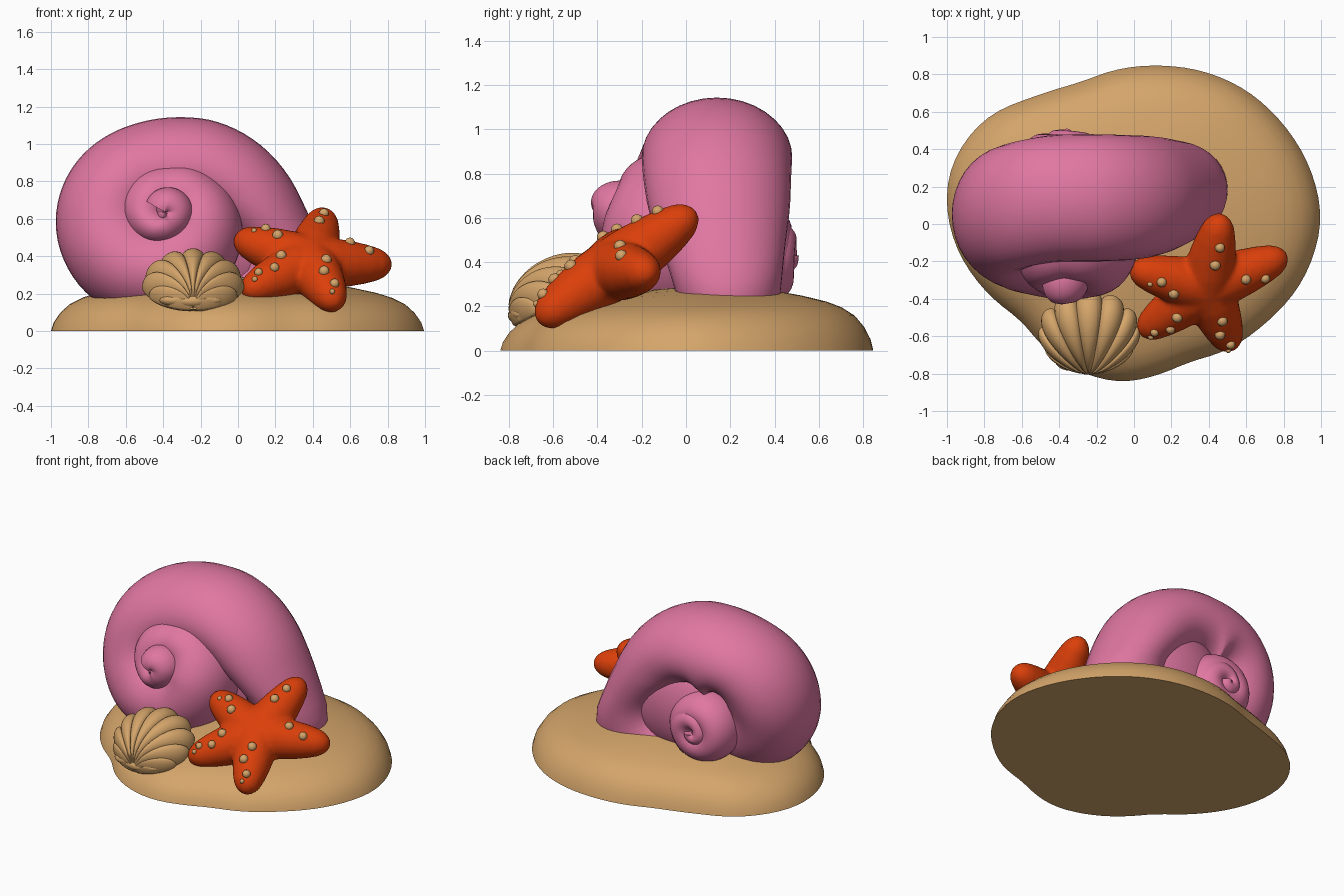
import bpy, bmesh, math
from mathutils import Vector

if "Cube" in bpy.data.objects:
    bpy.data.objects.remove(bpy.data.objects["Cube"])


def material(name, rgb):
    m = bpy.data.materials.new(name)
    m.diffuse_color = (*rgb, 1)
    m.use_nodes = True
    m.node_tree.nodes["Principled BSDF"].inputs["Base Color"].default_value = m.diffuse_color
    return m


PINK = material("shell pink", (0.75, 0.185, 0.36))
SAND = material("sand tan", (0.66, 0.375, 0.145))
ORANGE = material("starfish orange", (0.71, 0.05, 0.003))


def loft(name, rings, mat, bm=None, finish=True):
    """Skin closed rings of points and cap both ends."""
    bm = bm or bmesh.new()
    vs = [[bm.verts.new(p) for p in ring] for ring in rings]
    n = len(vs[0])
    for a, b in zip(vs, vs[1:]):
        for i in range(n):
            bm.faces.new((a[i], a[(i + 1) % n], b[(i + 1) % n], b[i]))
    bm.faces.new(vs[0])
    bm.faces.new(vs[-1])
    return make(name, bm, mat) if finish else bm


def make(name, bm, mat, angle=50):
    bmesh.ops.recalc_face_normals(bm, faces=bm.faces)
    me = bpy.data.meshes.new(name)
    bm.to_mesh(me)
    bm.free()
    me.materials.append(mat)
    ob = bpy.data.objects.new(name, me)
    bpy.context.collection.objects.link(ob)
    bpy.ops.object.select_all(action='DESELECT')
    ob.select_set(True)
    bpy.context.view_layer.objects.active = ob
    bpy.ops.object.shade_smooth_by_angle(angle=math.radians(angle))
    return ob


def lerp(keys, t):
    """Piecewise linear lookup in rows of (t, values...)."""
    t = min(max(t, keys[0][0]), keys[-1][0])
    for a, b in zip(keys, keys[1:]):
        if t <= b[0]:
            f = (t - a[0]) / (b[0] - a[0])
            return [p + (q - p) * f for p, q in zip(a[1:], b[1:])]


def smooth(keys, t, w):
    """Lookup averaged over a window, which rounds the corners."""
    rows = [lerp(keys, t + w * k / 4) for k in range(-4, 5)]
    return [sum(c) / 9 for c in zip(*rows)]


# Sand mound: irregular outline scaled along a dome profile
outline = [(1.0, 0.05), (.94, .3), (.8, .53), (.59, .72), (.35, .82), (.14, .845),
           (-.29, .75), (-.52, .68), (-.8, .56), (-.96, .35), (-1.005, .16), (-.96, -.1),
           (-.8, -.35), (-.6, -.51), (-.5, -.64), (-.31, -.78), (-.07, -.845),
           (.17, -.79), (.3, -.73), (.48, -.68), (.7, -.53), (.89, -.32), (.98, -.1)]
polar = sorted((math.degrees(math.atan2(y, x)) % 360, math.hypot(x, y)) for x, y in outline)
polar = [(a + k, r) for k in (-360, 0, 360) for a, r in polar]
profile = [(1, 0), (.985, .045), (.95, .095), (.9, .14), (.83, .175), (.75, .2),
           (.62, .228), (.48, .252), (.32, .27), (.16, .283), (.02, .287)]
rings = []
for s, z in profile:
    ring = []
    for d in range(0, 360, 4):
        r = s * smooth(polar, d, 6)[0]
        y = r * math.sin(math.radians(d))
        ring.append((r * math.cos(math.radians(d)), y, z * (1 + .17 * y)))
    rings.append(ring)
loft("sand_mound", rings, SAND)


def coil(name, cx, cz, keys, w):
    """Spiral tube; keys are angle, outer radius, radial half-size, y centre, y half-size."""
    rings = []
    t = keys[0][0]
    while t <= keys[-1][0]:
        out, a, yc, b = smooth(keys, t, w)
        c, s = math.cos(math.radians(t)), math.sin(math.radians(t))
        ring = []
        for i in range(36):
            q = i * math.tau / 36
            r = out - a + a * math.cos(q)
            ring.append((cx + r * c, yc + b * math.sin(q), cz + r * s))
        rings.append(ring)
        t += 5
    # rounded tip at the inner end
    mid = sum((Vector(p) for p in rings[-1]), Vector()) / 36
    rings.append([mid.lerp(Vector(p), .5) for p in rings[-1]])
    return loft(name, rings, PINK)


def blob(name, pos, scale, mat, seg=20):
    bm = bmesh.new()
    bmesh.ops.create_uvsphere(bm, u_segments=seg, v_segments=seg // 2, radius=1)
    for v in bm.verts:
        v.co = Vector(pos) + Vector(a * b for a, b in zip(v.co, scale))
    return make(name, bm, mat)


# Snail shell: body whorl running up into a forward spire
coil("snail_shell", -.39, .635, [
    (-65, .66, .15, .17, .2), (-45, .87, .22, .19, .22), (-29, 1.08, .3, .2, .23),
    (-20, .93, .29, .17, .27), (-3, .765, .28, .15, .32), (22, .665, .28, .14, .335),
    (48, .585, .28, .14, .34), (81, .51, .28, .14, .34), (105, .495, .27, .135, .34),
    (127, .512, .26, .12, .34),
    (165, .565, .27, .08, .34), (187, .59, .28, .05, .34), (206, .6, .28, .01, .34),
    (231, .605, .28, -.03, .34), (270, .56, .27, -.07, .34), (315, .48, .24, -.08, .31),
    (350, .42, .22, -.09, .28), (393, .33, .17, -.08, .23), (444, .255, .15, -.1, .19),
    (533, .24, .13, -.15, .19), (600, .19, .11, -.22, .18), (660, .155, .11, -.27, .15),
    (724, .155, .1, -.28, .14), (800, .135, .1, -.3, .13), (870, .115, .09, -.31, .115)], 10)
# Solid core closing the hollow behind the body whorl
blob("shell_core", (-.12, .19, .5), (.4, .225, .36), PINK, 40)
# Low spiral on the rear face
coil("rear_spire", -.38, .43, [
    (-60, .25, .12, .3, .165), (120, .235, .12, .31, .17), (360, .225, .12, .32, .17),
    (430, .18, .1, .335, .165), (500, .12, .075, .35, .15), (720, .08, .06, .39, .12)], 15)

# Scallop: ribbed fan over a tilted disc, circle passing through the hinge
C, V, N = Vector((-.24, -.575, .24)), Vector((0, .87, .5)), Vector((0, -.5, .87))
X, R = Vector((1, 0, 0)), .24
bm = bmesh.new()
COLS, ROWS, RIBS = 132, 18, 11
for side, bulge in ((1, .178), (-1, .07)):
    grid = []
    for i in range(COLS + 1):
        u = i / COLS
        phi = (u - .5) * math.radians(176)
        rib = abs(math.sin(u * RIBS * math.pi)) ** .6
        row = []
        for j in range(ROWS + 1):
            t = math.sin(j / ROWS * math.pi / 2)
            L = 2 * R * math.cos(phi) * t
            x, v = L * math.sin(phi), L * math.cos(phi) - R
            h = bulge * math.sqrt(max(0, 1 - (x * x + v * v) / (R * R)))
            k = 1 + .09 * (rib - .8) * t     # ribs swell the whole section
            row.append(bm.verts.new(C - V * R + X * x * 1.12 * k + V * (v + R) * k
                                    + N * h * side * (1 + .14 * (rib - .8))))
        grid.append(row)
    for a, b in zip(grid, grid[1:]):
        for j in range(ROWS):
            bm.faces.new((a[j], a[j + 1], b[j + 1], b[j]))
bmesh.ops.remove_doubles(bm, verts=bm.verts, dist=.00001)
make("scallop_shell", bm, SAND, 60)

# Scallop hinge ears
for dx in (-.085, .085):
    blob("scallop_hinge_ear", (-.25 + dx, -.735, .165), (.085, .05, .034), SAND)
blob("scallop_hinge_knob", (-.245, -.765, .16), (.08, .04, .035), SAND)

# Starfish: five tapered arms fused together
centre = Vector((.385, -.335, .365))
normal = Vector((.197, -.545, .815)).normalized()
tips = [Vector(p) for p in ((.465, .045, .63), (.82, -.165, .355), (.525, -.67, .135),
                            (.03, -.585, .205), (-.02, -.24, .5))]
taper = [(0, .14), (.25, .137), (.5, .122), (.7, .104), (.85, .084), (.93, .062),
         (.98, .035), (1, .008)]
bm = bmesh.new()
for tip in tips:
    d = tip - centre
    side = normal.cross(d).normalized()
    up = d.cross(side).normalized()
    rings = [[centre + d * s + (side * math.cos(k * math.tau / 20) +
              up * math.sin(k * math.tau / 20)) * r for k in range(20)] for s, r in taper]
    loft("", rings, ORANGE, bm, False)
star = make("starfish", bm, ORANGE)
rm = star.modifiers.new("fuse", 'REMESH')
rm.mode, rm.voxel_size, rm.use_smooth_shade = 'VOXEL', .014, True
sm = star.modifiers.new("soften", 'SMOOTH')
sm.factor, sm.iterations = .5, 6

# Starfish spots: arm index, distance along the arm, sideways angle, size
spots = [(0, .48, .1, .03), (0, .7, 0, .028),
         (1, .45, .25, .029), (1, .66, -.2, .028),
         (2, .38, .1, .03), (2, .58, -.25, .03), (2, .8, .05, .027), (2, .9, -.3, .015),
         (3, .42, -.2, .03), (3, .6, .2, .027), (3, .78, -.1, .024), (3, .87, .15, .016),
         (4, .45, .2, .03), (4, .64, -.2, .028), (4, .76, .15, .016)]
for k, s, off, size in spots:
    d = tips[k] - centre
    side = normal.cross(d).normalized()
    up = d.cross(side).normalized()
    n = up * math.cos(off) + side * math.sin(off)
    p = centre + d * s + n * (lerp(taper, s)[0] * .95)
    blob("starfish_spot", p, (size,) * 3, SAND, 10)
